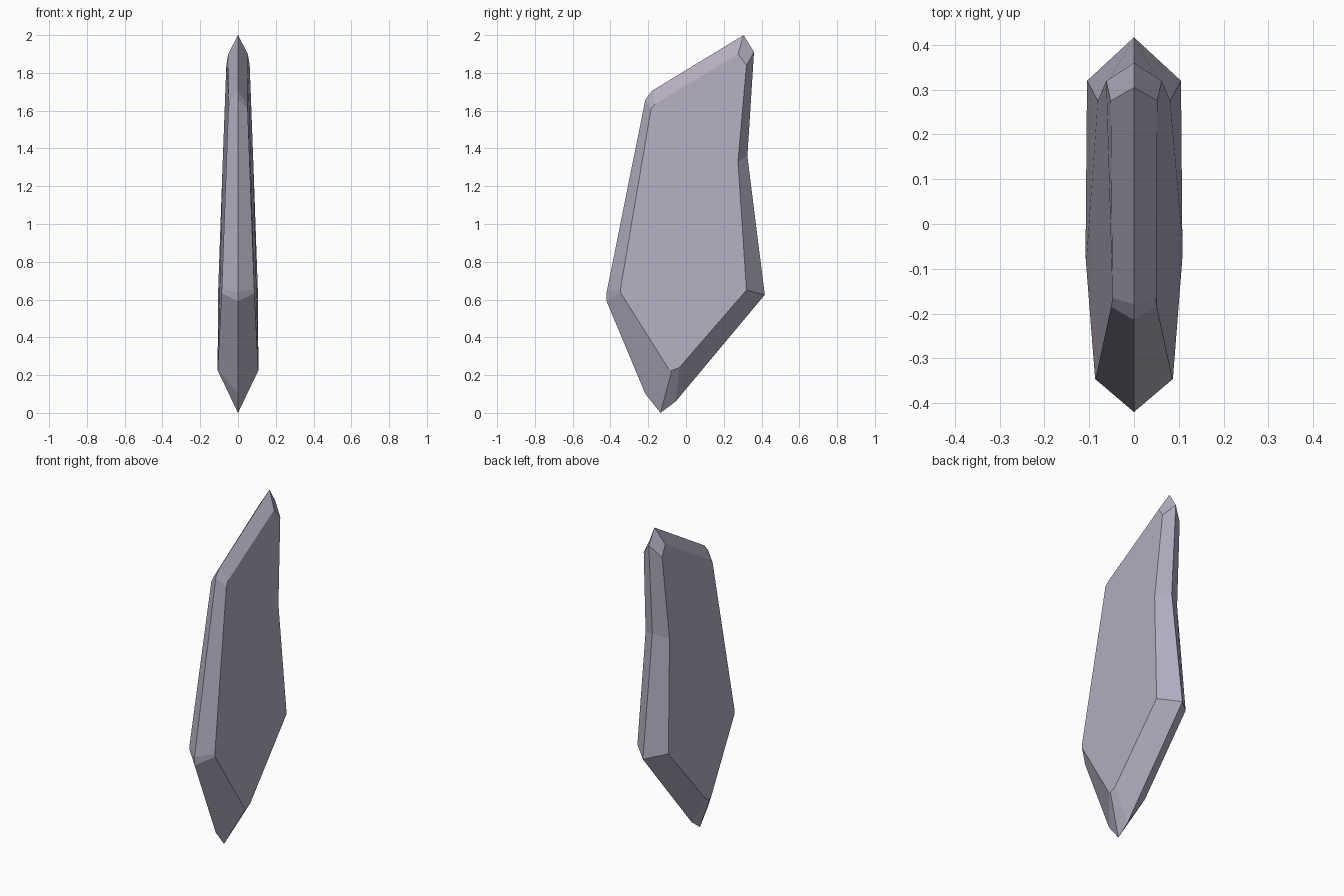
import bpy
import bmesh

default_cube = bpy.data.objects.get("Cube")
if default_cube:
    bpy.data.objects.remove(default_cube, do_unlink=True)


def make_material(name, colour):
    """Create one flat colour for viewport and render."""
    material = bpy.data.materials.new(name)
    material.use_nodes = True
    material.diffuse_color = colour
    shader = material.node_tree.nodes["Principled BSDF"]
    shader.inputs["Base Color"].default_value = colour
    shader.inputs["Roughness"].default_value = 0.8
    return material


# Outline of the shard: (ridge y, ridge z), (face y, face z), face half width
outline = [
    ((-0.135, 0), (-0.075, 0.225), 0.108),      # bottom tip
    ((-0.055, 0.06), (-0.035, 0.24), 0.108),
    ((0.417, 0.625), (0.32, 0.65), 0.105),      # back corner
    ((0.325, 1.36), (0.275, 1.33), 0.081),      # back notch
    ((0.36, 1.91), (0.32, 1.84), 0.062),        # upper back corner
    ((0.305, 2), (0.275, 1.9), 0.052),          # top tip
    ((-0.18, 1.705), (-0.165, 1.635), 0.048),   # front shoulder
    ((-0.215, 1.66), (-0.185, 1.61), 0.051),
    ((-0.42, 0.64), (-0.347, 0.655), 0.086),    # front corner
    ((-0.42, 0.59), (-0.345, 0.635), 0.087),
    ((-0.215, 0.1), (-0.09, 0.23), 0.107),
]


def build_shard(name, rows, material):
    """Join a central ridge to a flat face on each side with bevel facets."""
    bm = bmesh.new()
    ridge = [bm.verts.new((0, *edge)) for edge, face, width in rows]
    count = len(rows)
    for side in (-1, 1):
        rim = [bm.verts.new((side * width, *face)) for edge, face, width in rows]
        bm.faces.new(rim)
        for i in range(count):
            j = (i + 1) % count
            bm.faces.new((ridge[i], ridge[j], rim[j], rim[i]))
    bmesh.ops.recalc_face_normals(bm, faces=bm.faces[:])
    mesh = bpy.data.meshes.new(name)
    bm.to_mesh(mesh)
    bm.free()
    mesh.materials.append(material)
    shard = bpy.data.objects.new(name, mesh)
    bpy.context.collection.objects.link(shard)
    return shard


stone = make_material("pale violet grey", (0.456, 0.423, 0.533, 1))
build_shard("crystal_shard", outline, stone)
